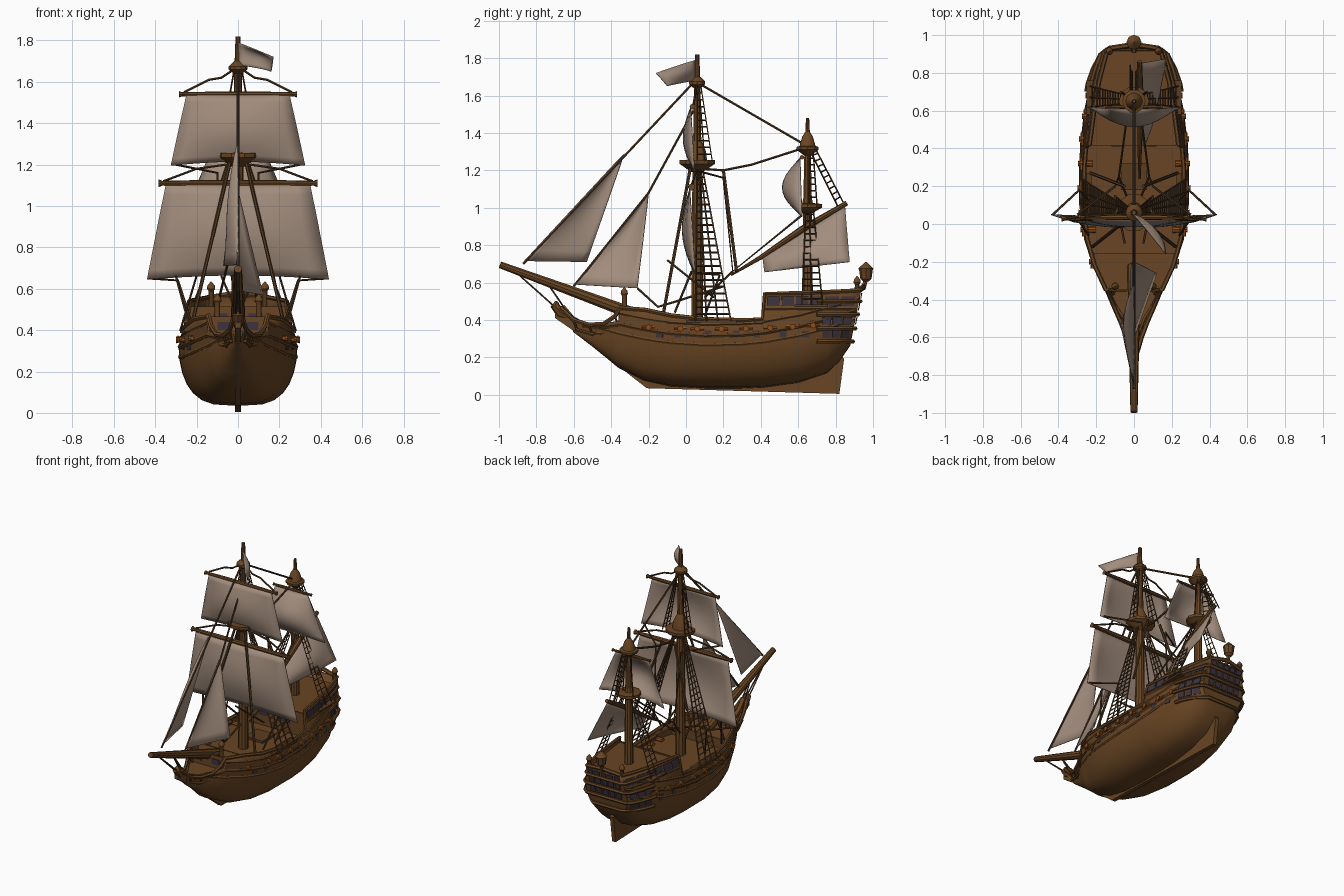
import bpy, bmesh, math
from mathutils import Vector

if "Cube" in bpy.data.objects:
    bpy.data.objects.remove(bpy.data.objects["Cube"])

def mat(name, c):
    m = bpy.data.materials.new(name); m.diffuse_color = (*c, 1); return m
WOOD = mat("brown_wood", (0.140, 0.060, 0.017))
TRIM = mat("dark_brown_trim", (0.105, 0.045, 0.014))
SAIL = mat("sail_cloth", (0.36, 0.265, 0.205))
ROPE = mat("rope_brown", (0.085, 0.042, 0.017))
GLASS = mat("dark_window", (0.045, 0.034, 0.048))
ORANGE = mat("copper_orange", (0.27, 0.075, 0.011))

def add(name, mesh, m, smooth=True):
    ob = bpy.data.objects.new(name, mesh)
    bpy.context.collection.objects.link(ob)
    mesh.materials.clear(); mesh.materials.append(m)
    if smooth:
        bpy.ops.object.select_all(action='DESELECT')
        ob.select_set(True); bpy.context.view_layer.objects.active = ob
        bpy.ops.object.shade_smooth_by_angle(angle=math.radians(35))
    return ob

def from_faces(name, quads, m, thick=0, smooth=True):
    bm = bmesh.new()
    for q in quads:
        bm.faces.new([bm.verts.new(p) for p in q])
    bmesh.ops.remove_doubles(bm, verts=bm.verts, dist=1e-5)
    bmesh.ops.recalc_face_normals(bm, faces=bm.faces)
    me = bpy.data.meshes.new(name); bm.to_mesh(me); bm.free()
    ob = add(name, me, m, smooth)
    if thick:
        s = ob.modifiers.new("thickness", 'SOLIDIFY'); s.thickness = thick; s.offset = 0
    return ob

def tube(name, paths, radii, m, res=1):
    """Sweep round sections along paths; radii is one number or one per point."""
    cu = bpy.data.curves.new(name, 'CURVE'); cu.dimensions = '3D'
    cu.bevel_depth = 1; cu.bevel_resolution = res; cu.use_fill_caps = True
    for p in paths:
        sp = cu.splines.new('POLY'); sp.points.add(len(p) - 1)
        for i, q in enumerate(p):
            sp.points[i].co = (*q, 1)
            sp.points[i].radius = radii if isinstance(radii, (int, float)) else radii[i]
    tmp = bpy.data.objects.new(name + "_curve", cu)
    bpy.context.collection.objects.link(tmp)
    dg = bpy.context.evaluated_depsgraph_get()
    me = bpy.data.meshes.new_from_object(tmp.evaluated_get(dg))
    bpy.data.objects.remove(tmp)
    return add(name, me, m)

def turned(name, x, y, prof, m=WOOD, res=3):
    return tube(name, [[(x, y, z) for z, r in prof]], [r for z, r in prof], m, res)

def box(name, a, b, m=WOOD):
    (x0, y0, z0), (x1, y1, z1) = a, b
    v = lambda i: ((x0, x1)[i & 1], (y0, y1)[i >> 1 & 1], (z0, z1)[i >> 2])
    return from_faces(name, [[v(i) for i in f] for f in
        ((0, 1, 3, 2), (4, 5, 7, 6), (0, 1, 5, 4), (2, 3, 7, 6), (0, 2, 6, 4), (1, 3, 7, 5))], m, 0, False)

def mirror(p): return [(-x, y, z) for x, y, z in p]
def both(paths): return paths + [mirror(p) for p in paths]

# hull stations: y, half width, keel z, widest z, top half width, top z
ST = [(-.60, .014, .34, .37, .02, .395), (-.50, .05, .265, .35, .055, .38), (-.42, .10, .20, .35, .105, .385),
      (-.36, .135, .15, .35, .14, .395), (-.35, .14, .145, .36, .145, .465),
      (-.22, .205, .08, .35, .205, .455), (-.08, .25, .05, .33, .245, .425), (.10, .277, .04, .31, .262, .405),
      (.30, .28, .04, .31, .26, .40), (.41, .275, .045, .315, .25, .405), (.42, .275, .045, .315, .232, .54),
      (.60, .252, .07, .33, .208, .545), (.75, .222, .12, .35, .183, .55), (.84, .19, .18, .36, .155, .555),
      (.90, .16, .265, .38, .135, .56)]
def station(y):
    for a, b in zip(ST, ST[1:]):
        if y <= b[0]:
            t = max(0, (y - a[0]) / (b[0] - a[0]))
            return [p + (q - p) * t for p, q in zip(a, b)]
    return list(ST[-1])
def width(y, z):
    _, w, zk, zw, wt, zt = station(y)
    if z >= zw: return w + (wt - w) * min(1, (z - zw) / (zt - zw))
    c = min(1, 1 - (z - zk) / (zw - zk))
    return w * math.sqrt(max(0, 1 - c * c)) ** .58
def pt(y, z, s=1, out=0):
    return (s * (width(y, z) + out), y + max(0, (y - .75) / .15) * (z - .4) * .2, z)

# hull shell with transom
def ring(y):
    _, w, zk, zw, wt, zt = station(y)
    zs = [zt, (zt + zw) / 2, zw] + [zk + (zw - zk) * (1 - math.sin(k * math.pi / 14)) for k in range(1, 7)]
    return [pt(y, z) for z in zs] + [pt(y, zk)] + [pt(y, z, -1) for z in reversed(zs)]
rings = [ring(s[0]) for s in ST]
quads = [(a[i], a[i + 1], b[i + 1], b[i]) for a, b in zip(rings, rings[1:]) for i in range(len(a) - 1)]
quads = [[p for k, p in enumerate(q) if p not in q[:k]] for q in quads]
from_faces("hull", [q for q in quads if len(q) > 2] + [rings[-1], rings[0]], WOOD, .012)

# decks and bulkheads
def deck(name, ys, z):
    from_faces(name, [(pt(a, z, -1, -.004), pt(a, z, 1, -.004), pt(b, z, 1, -.004), pt(b, z, -1, -.004))
                      for a, b in zip(ys, ys[1:])], WOOD, .006, False)
deck("beak_deck", [-.6, -.5, -.42, -.35], .372)
deck("fore_deck", [-.35, -.22, -.16], .41)
deck("main_deck", [-.17, -.08, .10, .30, .42], .345)
deck("quarter_deck", [.42, .60, .75, .84, .90], .505)
box("quarter_bulkhead", (-.235, .415, .34), (.235, .425, .515))
box("fore_bulkhead", (-.22, -.165, .34), (.22, -.155, .415))
box("bow_bulkhead", (-.14, -.355, .36), (.14, -.345, .465))
box("cargo_hatch", (-.07, .18, .345), (.07, .32, .365), TRIM)
for s in (-1, 1):
    box("bulkhead_window", (s * .05, .411, .42), (s * .12, .416, .48), GLASS)
    box("bow_window", (s * .04, -.361, .40), (s * .10, -.356, .44), GLASS)

# keel, stem, beak and rudder in one flat profile
PROF = [(-.21, .035), (.82, .005), (.845, .19), (.80, .27), (.87, .36), (.4, .2), (-.2, .2), (-.42, .36),
        (-.53, .38), (-.60, .42), (-.65, .48), (-.70, .46), (-.70, .41), (-.62, .355)]
keel = [[(s * .014, y, z) for y, z in PROF] for s in (-1, 1)]
from_faces("keel_and_stem", keel + [(keel[0][i - 1], keel[0][i], keel[1][i], keel[1][i - 1])
                                    for i in range(len(PROF))], WOOD, 0, False)

# rails and wales following the hull
YS = [-.35, -.28, -.22, -.15, -.08, .1, .3, .41, .42, .6, .75, .84, .9]
tube("cap_rail", both([[pt(y, station(y)[5], 1, .003) for y in YS]]), .012, WOOD, 1)
sheer = lambda y: .09 * (y - .15) ** 2 / .4
for k, (z, r) in enumerate([(.265, .010), (.315, .012), (.375, .009)]):
    tube(f"wale_{k}", both([[pt(y, min(z + sheer(y) * 1.1, station(y)[5] - .02), 1, .002)
                             for y in ([-.55, -.45, -.37] if k < 2 else []) + YS]]), r, TRIM if k == 1 else WOOD, 1)
tube("quarter_rail", both([[pt(y, .462, 1, .003) for y in YS[8:]]]), .009, WOOD)
tube("transom_rail", [[(-.13, .93, .56), (0, .95, .58), (.13, .93, .56)]], .014, WOOD)

# wrap-around stern galleries
for z, o in ((.285, .010), (.355, .022), (.43, .022), (.50, .012)):
    side = [pt(y, z, 1, o) for y in (.70, .74, .82, .89)]
    back = (side[-1][0] - .03, side[-1][1] + .024, z)
    tube("gallery_ledge", [side + [back] + mirror([back] + side[::-1])], .012, WOOD)

# windows and gun ports as thin plates on the hull
def panes(name, ys, w, z0, z1, out):
    f = []
    for s in (-1, 1):
        for y in ys:
            f.append([pt(y, z0, s, out), pt(y + w, z0, s, out), pt(y + w, z1, s, out), pt(y, z1, s, out)])
    from_faces(name, f, GLASS, .006, False)
panes("quarter_windows", [.435 + .077 * i for i in range(6)], .065, .475, .525, .007)
panes("gallery_windows_upper", [.73, .785, .84], .045, .375, .415, .012)
panes("gallery_windows_lower", [.73, .785, .84], .045, .305, .345, .010)
panes("gun_ports", [-.16, -.06, .10, .25, .36, .50, .62], .036, .305, .342, .006)
tr = []
for z0, z1 in ((.375, .415), (.45, .49), (.515, .545)):
    for i in range(-2, 3):
        x, yb = i * .052, lambda z: .911 + (z - .4) * .2
        tr.append([(x - .02, yb(z0), z0), (x + .02, yb(z0), z0), (x + .02, yb(z1), z1), (x - .02, yb(z1), z1)])
from_faces("transom_windows", tr, GLASS, .006, False)

# cannons
for y in (-.20, -.03, .06, .19, .32, .45, .57, .68):
    z = .352 + sheer(y) * .3
    for s in (-1, 1):
        w = width(y, z)
        tube("cannon", [[(s * (w + d), y, z) for d in (-.05, .005, .018, .028)]], [.017, .015, .012, .016], ORANGE, 2)
        tube("cannon_lug", [[(s * (w + .01), y - .035, z), (s * (w + .01), y + .035, z)]], .009, ORANGE)
# channels the shrouds stand on
for y0, y1, z in ((.0, .27, .385), (.58, .76, .47)):
    for s in (-1, 1):
        w = width(y0, z)
        box("channel", (s * (w - .03), y0, z), (s * (w + .025), y1, z + .012), TRIM)

# beakhead rails and figurehead
H = [(.02, -.67, .465), (.04, -.60, .40), (.07, -.52, .375), (.105, -.44, .38), (.13, -.38, .42), (.145, -.345, .475)]
tube("head_rail", both([H]), .012, WOOD)
tube("lower_head_rail", both([[(x * .85, y + .01, z - .05) for x, y, z in H[1:]]]), .009, WOOD)
tube("head_timbers", both([[p, (p[0] * .75, p[1] + .02, p[2] - .06)] for p in H[1:5]]), .006, TRIM)
tube("figurehead", [[(0, -.63, .42), (0, -.67, .44), (0, -.70, .475), (0, -.69, .50)]], [.02, .03, .025, .008], WOOD, 2)

# bowsprit, bitts, stern posts and lantern
tube("bowsprit", [[(0, -.22, .41), (0, -.6, .55), (0, -.995, .695)]], [.036, .028, .019], WOOD, 3)
for s in (-1, 1):
    turned("bow_post", s * .10, -.33, [(.40, .014), (.53, .014), (.54, .02), (.555, .018), (.575, .002)])
    turned("stern_post", s * .13, .915, [(.50, .016), (.59, .013), (.60, .02), (.615, .018), (.635, .002)])
tube("lantern_bracket", [[(0, .91, .55), (0, .95, .57), (0, .962, .62)]], .014, WOOD)
turned("lantern", 0, .962, [(.605, .015), (.62, .03), (.665, .036), (.675, .04), (.69, .025), (.71, .003)], WOOD, 2)

# masts, tops and caps
turned("main_mast", 0, .06, [(.34, .034), (1.2, .027), (1.3, .024), (1.65, .018), (1.82, .012)])
turned("main_top", 0, .06, [(1.19, .03), (1.225, .085), (1.235, .1), (1.255, .1), (1.256, .055), (1.30, .05), (1.36, .022)])
turned("main_cap", 0, .06, [(1.64, .02), (1.66, .045), (1.675, .045), (1.70, .018)])
turned("mizzen_mast", 0, .65, [(.50, .03), (1.0, .025), (1.3, .018), (1.48, .009)])
turned("mizzen_top", 0, .65, [(.97, .025), (1.0, .08), (1.02, .08), (1.025, .03), (1.06, .022)])
turned("mizzen_cap", 0, .65, [(1.28, .02), (1.31, .062), (1.325, .062), (1.33, .045), (1.38, .03), (1.41, .01)])

# yards and the slanted mizzen spar
def yard(name, y, z, h, r):
    tube(name, [[(x * h, y, z) for x in (-1, -.95, -.5, 0, .5, .95, 1)]], [r * 1.1, r * .7, r * .9, r, r * .9, r * .7, r * 1.1], WOOD, 2)
yard("upper_main_yard", .035, 1.54, .285, .014)
yard("lower_main_yard", .03, 1.11, .385, .017)
yard("mizzen_yard", .62, 1.27, .15, .011)
tube("mizzen_spar", [[(.03, .24, .64), (.03, .40, .735), (.035, .62, .885), (.03, .86, 1.025)]], [.006, .012, .018, .013], WOOD, 2)

# sails: bilinear patch between four corners plus a belly
def sail(name, a, b, c, d, belly, foot=0, n=10):
    a, b, c, d, belly = map(Vector, (a, b, c, d, belly))
    def P(i, j):
        u, v = i / n, j / n
        k = math.sin(math.pi * u) ** .7 * math.sin(math.pi * min(1, v * .93)) if 0 < u < 1 else 0
        p = a.lerp(b, u).lerp(d.lerp(c, u), v) + belly * k
        p.z += foot * math.sin(math.pi * u) * v ** 2
        return p[:]
    q = []
    for i in range(n):
        for j in range(n):
            f = [P(i, j), P(i + 1, j), P(i + 1, j + 1), P(i, j + 1)]
            q.append([p for k, p in enumerate(f) if p not in f[:k]])
    from_faces(name, [f for f in q if len(f) > 2], SAIL, .005)
def square(name, y, zt, zb, wt, wb, belly, back=0, foot=.02):
    sail(name, (-wt, y, zt), (wt, y, zt), (wb, y + back, zb), (-wb, y + back, zb), (0, -belly, 0), foot)
square("main_topsail", .025, 1.535, 1.195, .25, .325, .05, .02)
square("main_course", .02, 1.10, .645, .35, .44, .055, .03, .02)
square("mizzen_topsail", .61, 1.265, .955, .13, .26, .10, .01)
J1 = [(0, -.865, .715), (0, -.33, 1.29), (-.07, -.53, .71)]
J2 = [(0, -.60, .59), (0, -.20, 1.08), (.12, -.26, .57)]
sail("outer_jib", J1[0], J1[2], J1[1], J1[1], (-.03, 0, 0))
sail("inner_jib", J2[0], J2[2], J2[1], J2[1], (-.04, 0, 0))
sail("lateen_sail", (.03, .41, .73), (.03, .85, 1.01), (.17, .875, .71), (.06, .42, .655), (.04, 0, 0))
# pennant
sail("pennant", (0, .05, 1.79), (.17, -.16, 1.72), (.16, -.10, 1.65), (0, .05, 1.68), (.02, .02, .015))

# shrouds with rungs
def shrouds(name, feet, head, rungs, r=.005):
    feet, head = [Vector(f) for f in feet], [Vector(h) for h in head]
    L = [[f[:], h[:]] for f, h in zip(feet, head)]
    for k in range(1, rungs):
        L.append([f.lerp(h, k / rungs)[:] for f, h in zip(feet, head)])
    tube(name, both(L), r, ROPE, 0)
shrouds("main_shrouds", [(.28, y, .395) for y in (.05, .11, .17, .24)], [(.04, y, 1.2) for y in (.06, .07, .08, .09)], 22)
shrouds("main_top_shrouds", [(.09, y, 1.25) for y in (.06, .1, .14)], [(.02, y, 1.65) for y in (.06, .07, .08)], 11, .004)
shrouds("mizzen_shrouds", [(.235, y, .48) for y in (.62, .67, .73)], [(.03, y, 1.0) for y in (.64, .66, .68)], 15, .004)
shrouds("mizzen_top_shrouds", [(.04, .66, 1.02), (.07, .70, 1.02)], [(.02, .66, 1.3), (.03, .68, 1.3)], 8, .004)
shrouds("peak_ladder", [(.01, .81, 1.01), (.02, .84, 1.03)], [(.01, .66, 1.31), (.02, .69, 1.32)], 10, .004)

# stays on the centre line
C = lambda *p: [(0, y, z) for y, z in p]
tube("stays", [C((-.87, .70), (.05, 1.68)), C((.06, 1.67), (.63, 1.34)), C((-.6, .58), (-.2, 1.08), (.04, 1.52)),
     C((.06, 1.21), (.2, 1.20), (.35, 1.23), (.6, 1.31)), C((-.26, .57), (-.15, .47), (-.05, .50), (.2, .58))], .007, ROPE)
tube("bobstays", both([[(.0, -.92, .665), (.01, -.69, .46)], [(.0, -.75, .61), (.015, -.62, .42)]]), .005, ROPE)
# backstays, lifts, sheets and braces, mirrored
tube("backstays", both([[(.22, -.12, .44), (.03, .03, 1.25)], [(.23, .27, .66), (.05, .2, 1.2)]]), .009, ROPE)
tube("rigging", both([[(.02, .06, 1.66), (.08, .05, 1.62), (.14, .05, 1.61), (.26, .04, 1.55)],
     [(.06, .06, 1.2), (.2, .05, 1.18), (.36, .03, 1.12)],
     [(.43, .05, .65), (.29, .18, .64), (.22, .1, .42)], [(.30, .03, .66), (.24, -.06, .44)],
     [(.30, .05, 1.2), (.10, .2, 1.16), (.08, .25, .66), (.03, .62, .96)],
     [(.08, .25, .66), (.02, .1, .52)], [(.05, -.1, .72), (.1, .15, .52)]]), .006, ROPE)

for m in bpy.data.materials:
    if m.users and not m.is_grease_pencil:
        m.use_nodes = True
        m.node_tree.nodes["Principled BSDF"].inputs["Base Color"].default_value = m.diffuse_color
